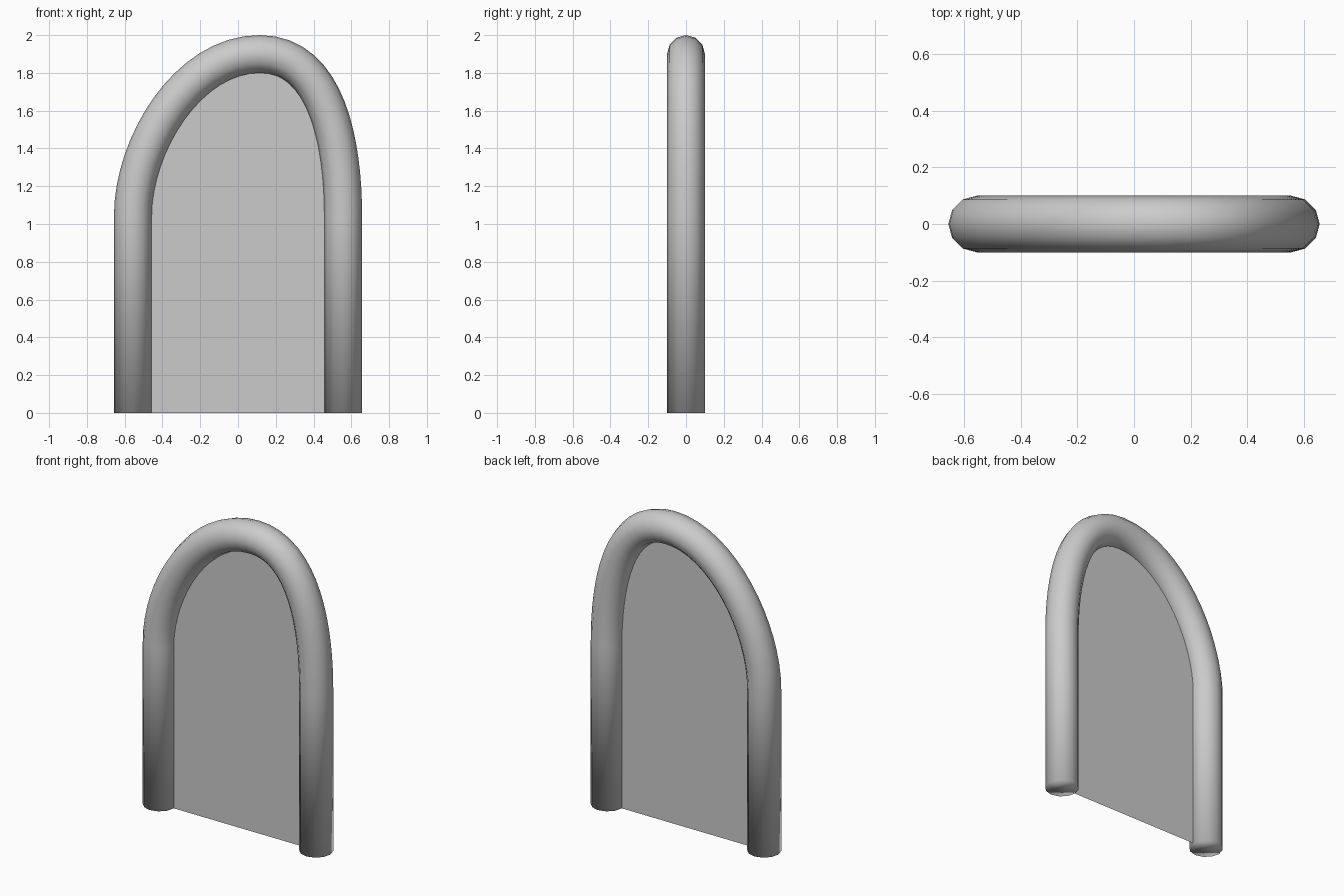
import bpy, bmesh, math
from mathutils import Vector
from mathutils.geometry import interpolate_bezier

if "Cube" in bpy.data.objects:
    bpy.data.objects.remove(bpy.data.objects["Cube"])

R, SIDES, LEG = 0.1, 12, 0.557
SPRING, APEX = 1.04, Vector((0.115, 0, 1.9))


def make(name, bm, smooth):
    bmesh.ops.recalc_face_normals(bm, faces=bm.faces)
    for f in bm.faces:
        f.smooth = smooth
    mesh = bpy.data.meshes.new(name)
    bm.to_mesh(mesh)
    bm.free()
    ob = bpy.data.objects.new(name, mesh)
    bpy.context.collection.objects.link(ob)
    return ob


# Centre line: straight legs joined by a lopsided arch
left, right = Vector((-LEG, 0, SPRING)), Vector((LEG, 0, SPRING))
up, side = Vector((0, 0, 1)), Vector((1, 0, 0))
rise = interpolate_bezier(left, left + up * 0.38, APEX - side * 0.38, APEX, 17)
fall = interpolate_bezier(APEX, APEX + side * 0.36, right + up * 0.38, right, 17)
path = [Vector((-LEG, 0, 0))] + rise + fall[1:] + [Vector((LEG, 0, 0))]

# Round tube frame with closed ends
bm = bmesh.new()
rings = []
for i, p in enumerate(path):
    a, b = path[max(i - 1, 0)], path[min(i + 1, len(path) - 1)]
    if i in (1, len(path) - 2):
        t = up if i == 1 else -up
    else:
        t = (b - a).normalized()
    n = Vector((-t.z, 0, t.x))
    ring = []
    for k in range(SIDES):
        ang = 2 * math.pi * k / SIDES
        ring.append(bm.verts.new(p + n * R * math.cos(ang) + Vector((0, R * math.sin(ang), 0))))
    rings.append(ring)
for r0, r1 in zip(rings, rings[1:]):
    for k in range(SIDES):
        j = (k + 1) % SIDES
        bm.faces.new((r0[k], r0[j], r1[j], r1[k]))
bm.faces.new(rings[0])
bm.faces.new(rings[-1])
make("arch_frame", bm, True)

# Thin flat panel filling the opening
bm = bmesh.new()
bm.faces.new([bm.verts.new(p) for p in path])
bmesh.ops.triangulate(bm, faces=bm.faces[:])
make("arch_panel", bm, False)
